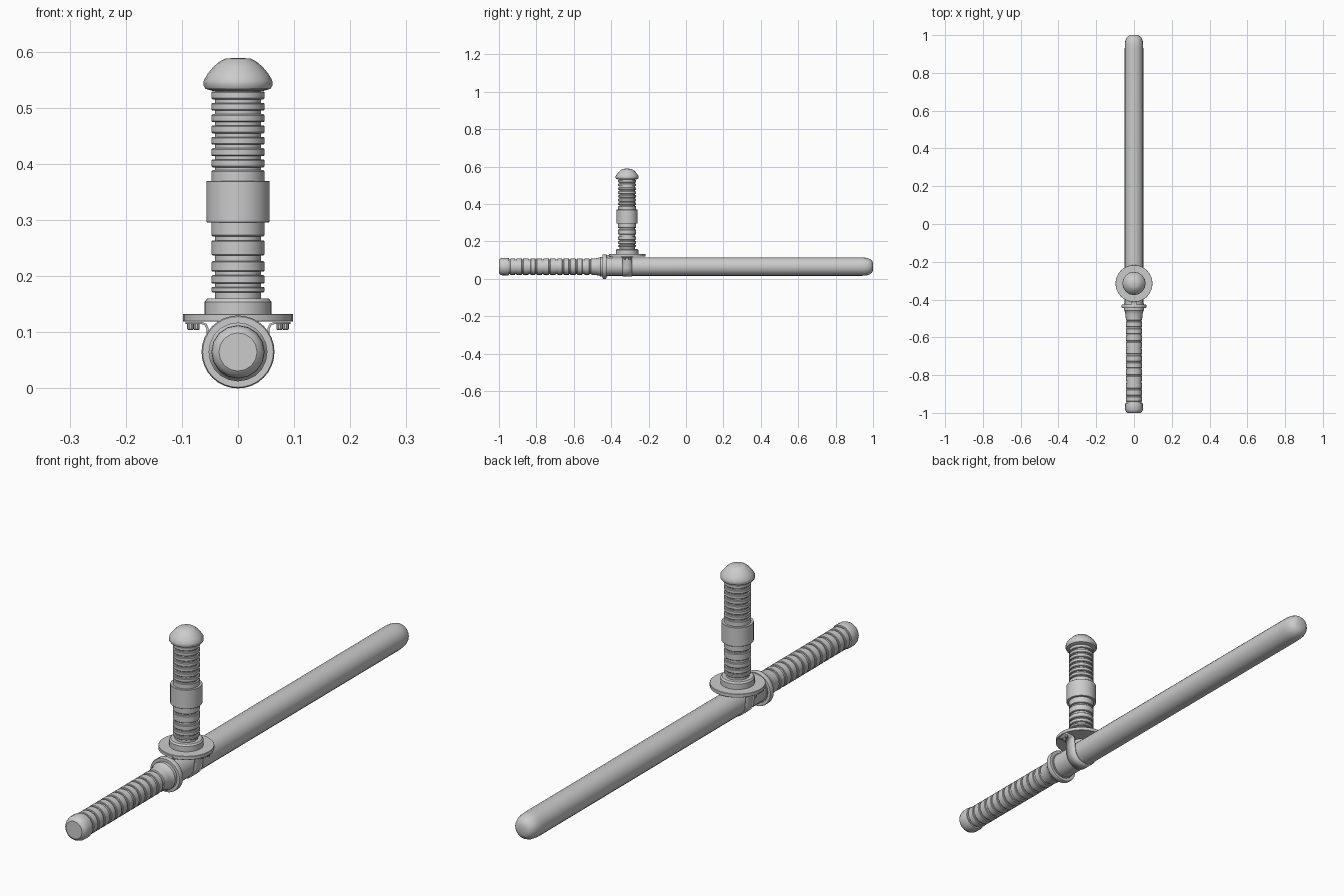
import bpy, bmesh
from math import sin, cos, pi, radians

if "Cube" in bpy.data.objects:
    bpy.data.objects.remove(bpy.data.objects["Cube"])

AXIS_Z = 0.065      # height of the baton's centre line
HANDLE_Y = -0.315   # position of the side handle


def finish(name, bm, angle=35):
    bmesh.ops.recalc_face_normals(bm, faces=bm.faces)
    me = bpy.data.meshes.new(name)
    bm.to_mesh(me)
    bm.free()
    ob = bpy.data.objects.new(name, me)
    bpy.context.collection.objects.link(ob)
    bpy.ops.object.select_all(action='DESELECT')
    ob.select_set(True)
    bpy.context.view_layer.objects.active = ob
    bpy.ops.object.shade_smooth_by_angle(angle=radians(angle))
    return ob


def lathe(name, profile, place, sides=32, closed=False):
    """Revolve (radius, height) points; place(u, v, h) maps to world space."""
    bm = bmesh.new()
    rings = []
    for r, h in profile:
        if r == 0:
            rings.append([bm.verts.new(place(0, 0, h))] * sides)
        else:
            rings.append([bm.verts.new(place(r * cos(2 * pi * i / sides),
                                             r * sin(2 * pi * i / sides), h))
                          for i in range(sides)])
    pairs = list(zip(rings, rings[1:]))
    if closed:
        pairs.append((rings[-1], rings[0]))
    for a, b in pairs:
        for i in range(sides):
            j = (i + 1) % sides
            quad = list(dict.fromkeys([a[i], a[j], b[j], b[i]]))
            if len(quad) > 2:
                bm.faces.new(quad)
    return finish(name, bm)


def along_y(u, v, h):
    return (u, h, AXIS_Z + v)


def on_handle(u, v, h):
    return (u, HANDLE_Y + v, h)


def ridges(spans, ridge, groove, bevel):
    """Stepped profile: bevelled ridges over the spans with grooves between."""
    pts = []
    for a, b in spans:
        pts += [(groove, a), (ridge - bevel, a), (ridge, a + bevel),
                (ridge, b - bevel), (ridge - bevel, b), (groove, b)]
    return pts


# Long smooth shaft with a rounded tip
tip = [(0.029 + 0.02 * cos(t * pi / 12), 0.95 + 0.042 * sin(t * pi / 12)) for t in range(7)]
tip = [(0.049, 0.93), (0.0485, 0.952), (0.046, 0.970), (0.040, 0.985), (0.031, 0.995),
       (0.018, 1.0), (0, 1.0)]
lathe("shaft", [(0, -0.43), (0.049, -0.43)] + tip, along_y, 20)

# Ribbed rear grip, flaring towards the guard ring
pitch = 0.036
spans = []
for i in range(12):
    start = -0.949 + pitch * i
    wide = 0.009 if i in (0, 3, 7, 11) else 0.006
    spans.append((start + wide, start + pitch))
grip = [(0, -0.96), (0.039, -0.96)] + ridges(spans, 0.0435, 0.039, 0.002)
grip += [(0.039, -0.51), (0.043, -0.508), (0.045, -0.48), (0.049, -0.462),
         (0.0525, -0.458), (0.0525, -0.42), (0, -0.42)]
lathe("rear_grip", grip, along_y, 20)

# Pommel at the rear end
lathe("rear_cap", [(0, -1.0), (0.034, -1.0), (0.042, -0.994), (0.047, -0.982),
                   (0.0475, -0.955), (0.045, -0.947), (0, -0.947)], along_y, 16)

# Guard ring and its little lug
lathe("guard_ring", [(0.05, -0.446), (0.063, -0.446), (0.065, -0.443),
                     (0.065, -0.428), (0.063, -0.425), (0.05, -0.425)],
      along_y, 32, closed=True)
bm = bmesh.new()
bmesh.ops.create_cube(bm, size=1)
for v in bm.verts:
    v.co = (v.co.x * 0.026, -0.412 + v.co.y * 0.036, 0.115 + v.co.z * 0.022)
finish("ring_lug", bm)

# Clamp strap under the shaft with side tabs
half = [(0.094, 0.1165), (0.064, 0.1165), (0.058, 0.114), (0.0545, 0.107), (0.0535, 0.09)]
arc = [(0.0505 * cos(-pi * i / 20), AXIS_Z + 0.0505 * sin(-pi * i / 20)) for i in range(21)]
path = half + arc + [(-x, z) for x, z in reversed(half)]
bm = bmesh.new()
rows = [[bm.verts.new((x, HANDLE_Y + s * 0.025, z)) for x, z in path] for s in (-1, 1)]
for i in range(len(path) - 1):
    bm.faces.new([rows[0][i], rows[0][i + 1], rows[1][i + 1], rows[1][i]])
strap = finish("clamp_strap", bm)
mod = strap.modifiers.new("thickness", 'SOLIDIFY')
mod.thickness = 0.004
mod.offset = 0

# Clamp bolts
for side in (-1, 1):
    for n, (x, dy) in enumerate(((0.074, -0.013), (0.085, 0.013))):
        lathe(f"clamp_bolt_{'left' if side < 0 else 'right'}_{n + 1}",
              [(0, 0.104), (0.004, 0.104), (0.0055, 0.106), (0.0055, 0.116), (0, 0.116)],
              lambda u, v, h: (side * x + u, HANDLE_Y + dy + v, h), 10)

# Saddle between shaft and handle flange
lathe("saddle", [(0, 0.09), (0.03, 0.09), (0.03, 0.122), (0, 0.122)], on_handle)

# Handle flange and base collar
lathe("flange", [(0, 0.119), (0.097, 0.119), (0.098, 0.12), (0.098, 0.132),
                 (0.097, 0.133), (0, 0.133)], on_handle)
lathe("base_collar", [(0, 0.13), (0.06, 0.13), (0.06, 0.154), (0.055, 0.16),
                      (0, 0.16)], on_handle)

# Ribbed handle grip
lower = [(0.171, 0.181), (0.187, 0.202), (0.208, 0.227), (0.237, 0.264), (0.271, 0.30)]
upper = [(0.365, 0.389)] + [(0.394 + 0.0202 * i, 0.408 + 0.0202 * i) for i in range(7)]
lathe("handle_grip", [(0, 0.155), (0.041, 0.155)] + ridges(lower + upper, 0.0475, 0.041, 0.002)
      + [(0.041, 0.54), (0, 0.54)], on_handle)

# Smooth sleeve round the middle of the handle
lathe("handle_sleeve", [(0.04, 0.296), (0.0555, 0.296), (0.0565, 0.297), (0.0565, 0.369),
                        (0.0555, 0.37), (0.04, 0.37)], on_handle, closed=True)

# Mushroom knob on top
lathe("handle_knob", [(0, 0.53), (0.045, 0.53), (0.058, 0.534), (0.0615, 0.54),
                      (0.061, 0.549), (0.054, 0.561), (0.043, 0.574), (0.032, 0.583),
                      (0.022, 0.588), (0, 0.589)], on_handle, 16)
